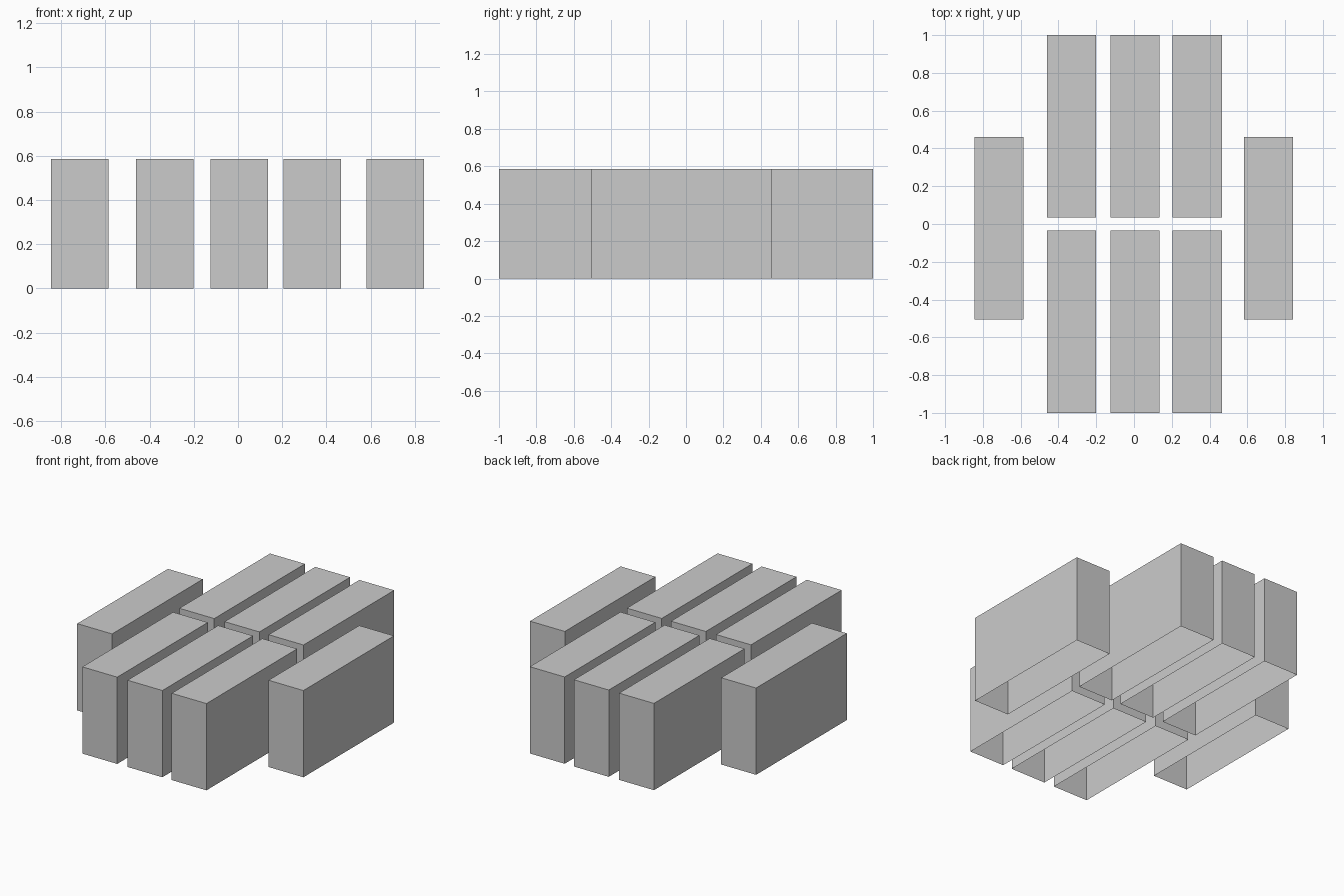
import bpy
import bmesh

if "Cube" in bpy.data.objects:
    bpy.data.objects.remove(bpy.data.objects["Cube"])

WIDTH, LENGTH, HEIGHT = 0.26, 0.966, 0.585


def open_box(name, x, y):
    """Thin-walled box standing on z = 0, open underneath."""
    bm = bmesh.new()
    bmesh.ops.create_cube(bm, size=1)
    bm.normal_update()
    bottom = [f for f in bm.faces if f.normal.z < -0.5]
    bmesh.ops.delete(bm, geom=bottom, context='FACES_ONLY')
    bmesh.ops.scale(bm, vec=(WIDTH, LENGTH, HEIGHT), verts=bm.verts)
    bmesh.ops.translate(bm, vec=(0, 0, HEIGHT / 2), verts=bm.verts)
    mesh = bpy.data.meshes.new(name)
    bm.to_mesh(mesh)
    bm.free()
    obj = bpy.data.objects.new(name, mesh)
    obj.location = (x, y, 0)
    bpy.context.collection.objects.link(obj)


# Two rows of three blocks in the middle
for row, y in (("front", -0.517), ("back", 0.517)):
    for column, x in (("left", -0.331), ("middle", 0.006), ("right", 0.335)):
        open_box(f"{row}_{column}_block", x, y)

# One separate block on each side
open_box("left_side_block", -0.715, -0.023)
open_box("right_side_block", 0.712, -0.023)
